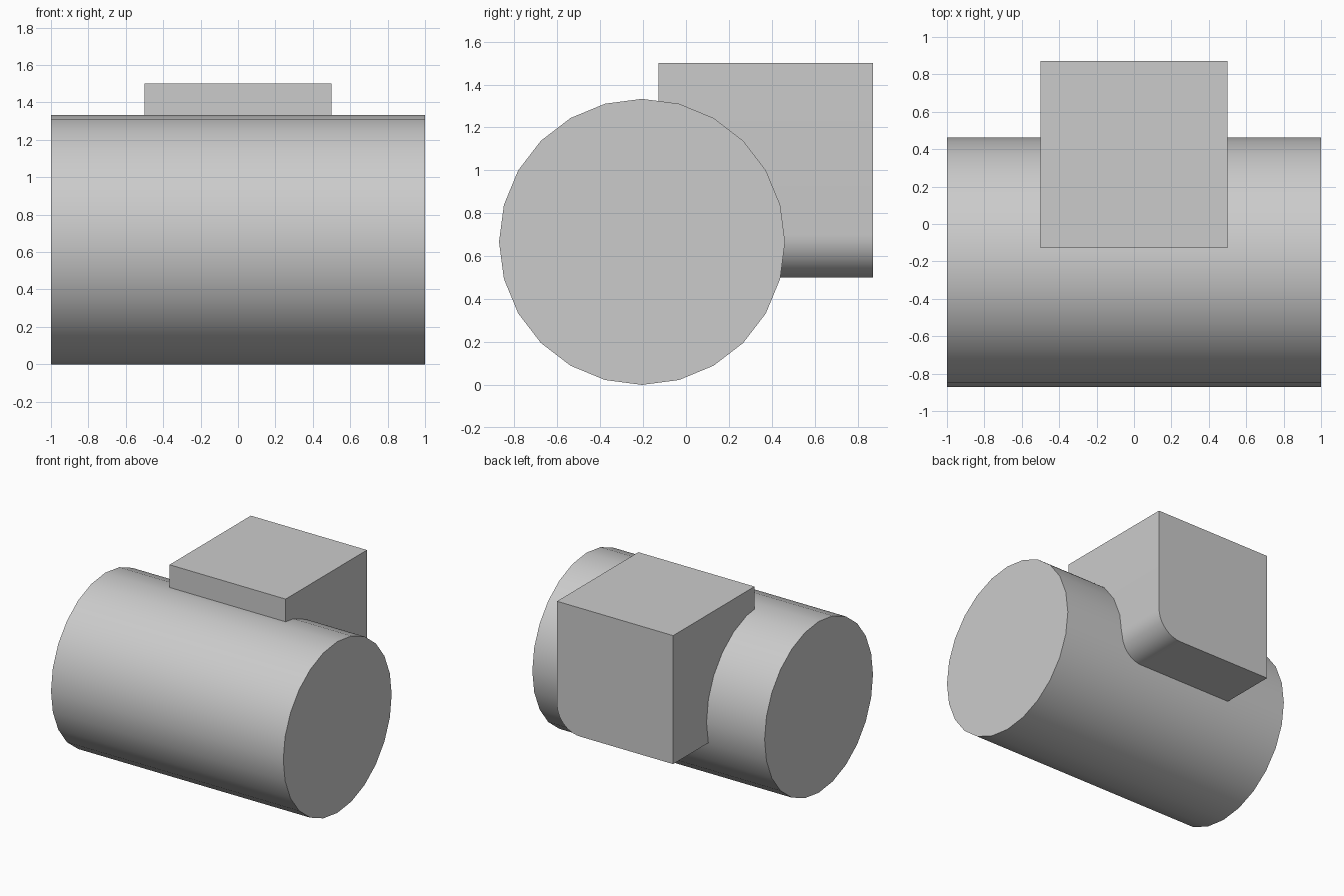
import bpy
import bmesh
import math
from mathutils import Matrix, Vector

if "Cube" in bpy.data.objects:
    bpy.data.objects.remove(bpy.data.objects["Cube"], do_unlink=True)

# Single plain grey
grey = bpy.data.materials.new("light_grey")
grey.use_nodes = True
colour = (0.6, 0.6, 0.6, 1.0)
grey.diffuse_color = colour
grey.node_tree.nodes["Principled BSDF"].inputs["Base Color"].default_value = colour


def add_object(name, bm):
    """Turn a bmesh into a smooth object with sharp edges kept."""
    bmesh.ops.recalc_face_normals(bm, faces=bm.faces)
    mesh = bpy.data.meshes.new(name)
    bm.to_mesh(mesh)
    bm.free()
    mesh.materials.append(grey)
    obj = bpy.data.objects.new(name, mesh)
    bpy.context.collection.objects.link(obj)
    bpy.ops.object.select_all(action='DESELECT')
    obj.select_set(True)
    bpy.context.view_layer.objects.active = obj
    bpy.ops.object.shade_smooth_by_angle(angle=math.radians(30))
    return obj


# Horizontal 24-sided drum lying along x
RADIUS = 0.6667
bm = bmesh.new()
bmesh.ops.create_cone(
    bm, cap_ends=True, segments=24, radius1=RADIUS, radius2=RADIUS, depth=2.0,
    matrix=Matrix.Translation((0, -0.205, RADIUS)) @ Matrix.Rotation(math.pi / 2, 4, 'Y'))
add_object("drum", bm)

# Unit block set into the upper back of the drum
bm = bmesh.new()
bmesh.ops.create_cube(bm, size=1.0, matrix=Matrix.Translation((0, 0.372, 1.0)))

# Round its lower left edge only
corner = Vector((0.5, 0.372, 0.5))
edge = [e for e in bm.edges
        if ((e.verts[0].co + e.verts[1].co) / 2 - corner).length < 0.01]
bmesh.ops.bevel(bm, geom=edge, offset=0.2, offset_type='OFFSET',
                segments=10, profile=0.5, affect='EDGES')
add_object("block", bm)
